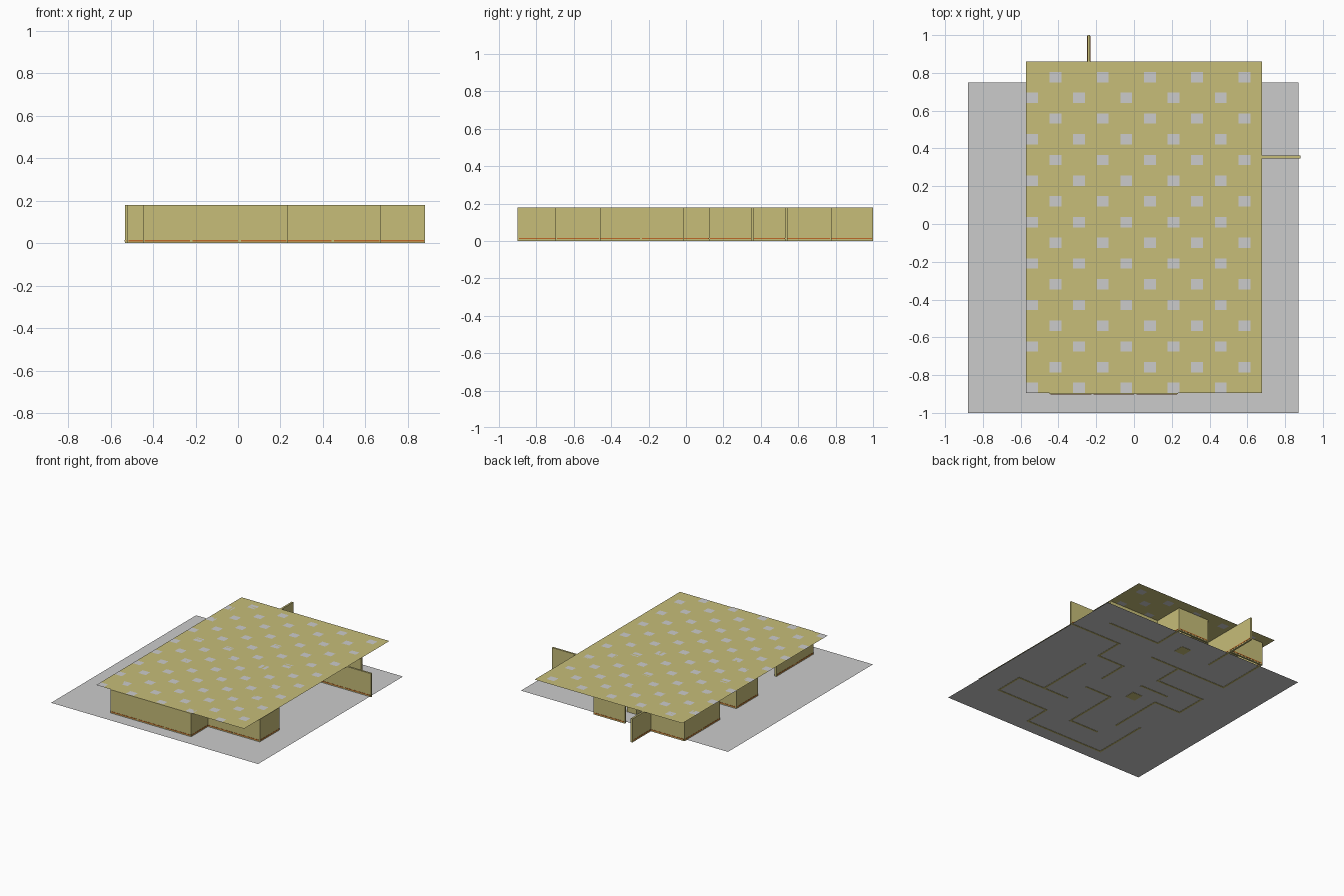
import bpy, bmesh

if "Cube" in bpy.data.objects:
    bpy.data.objects.remove(bpy.data.objects["Cube"])

def material(name, rgb):
    m = bpy.data.materials.new(name)
    m.diffuse_color = (*rgb, 1)
    m.use_nodes = True
    m.node_tree.nodes["Principled BSDF"].inputs["Base Color"].default_value = m.diffuse_color
    return m

YELLOW = material("wallpaper yellow", (0.57, 0.51, 0.19))
GREY = material("light grey", (0.6, 0.6, 0.6))
RUST = material("rust trim", (0.52, 0.14, 0.02))

H = 0.18      # wall height
T = 0.007     # half wall thickness


def finish(name, bm, mats):
    me = bpy.data.meshes.new(name)
    bm.to_mesh(me)
    bm.free()
    for m in mats:
        me.materials.append(m)
    ob = bpy.data.objects.new(name, me)
    bpy.context.collection.objects.link(ob)
    return ob


def add_box(bm, lo, hi):
    verts = bmesh.ops.create_cube(bm, size=1)["verts"]
    for v in verts:
        for i in range(3):
            v.co[i] = lo[i] if v.co[i] < 0 else hi[i]


def add_quad(bm, x0, x1, y0, y1, z):
    return bm.faces.new([bm.verts.new(p) for p in
                         ((x0, y0, z), (x1, y0, z), (x1, y1, z), (x0, y1, z))])


# Floor sheet, just above the wall bottoms so their footprints show below
bm = bmesh.new()
add_quad(bm, -0.88, 0.87, -1.0, 0.75, 0.002)
finish("floor", bm, [GREY])

# Ceiling sheet: 20 x 32 tiles with a repeating 4 x 4 pattern
bm = bmesh.new()
X0, Y1, NX, NY = -0.572, 0.86, 20, 32
dx, dy = 1.25 / NX, 1.755 / NY
grid = [[bm.verts.new((X0 + i * dx, Y1 - j * dy, H)) for j in range(NY + 1)]
        for i in range(NX + 1)]
for i in range(NX):
    for j in range(NY):
        f = bm.faces.new((grid[i][j], grid[i][j + 1],
                          grid[i + 1][j + 1], grid[i + 1][j]))
        if (i % 4, j % 4) in ((2, 1), (0, 3)):
            f.material_index = 1
finish("ceiling", bm, [YELLOW, GREY])

# Continuous wall runs, each a path of corner points in plan
runs = {
    "front_wall": [(-0.44, -0.46), (-0.44, -0.893), (0.227, -0.893),
                   (0.227, -0.69), (0.665, -0.69), (0.665, -0.465), (0.23, -0.465)],
    "right_partition": [(0.437, -0.465), (0.437, -0.017)],
    "front_partition": [(0.22, -0.26), (0, -0.26), (0, -0.695), (-0.24, -0.695)],
    "right_wall": [(0.874, 0.355), (0.437, 0.355), (0.437, 0.13),
                   (0.21, 0.13), (0.21, -0.09)],
    "left_partition": [(-0.11, 0.355), (-0.11, 0.13), (-0.515, 0.13),
                       (-0.515, -0.115), (-0.29, -0.115), (-0.29, -0.54)],
    "middle_partition": [(-0.07, 0.0), (-0.3, 0.0)],
    "back_right_wall": [(0.665, 0.535), (0.23, 0.535), (0.23, 0.77), (-0.02, 0.77)],
    "back_left_wall": [(0.13, 0.355), (-0.525, 0.355), (-0.525, 0.77), (-0.24, 0.77)],
    "back_stub_wall": [(-0.24, 0.54), (-0.24, 0.993)],
}

trim = bmesh.new()
for name, path in runs.items():
    bm = bmesh.new()
    for a, b in zip(path, path[1:]):
        lo = (min(a[0], b[0]) - T, min(a[1], b[1]) - T, 0)
        hi = (max(a[0], b[0]) + T, max(a[1], b[1]) + T, H)
        add_box(bm, lo, hi)
        # Thin trim strips on both faces, one per wall module
        ax = 0 if abs(a[0] - b[0]) > abs(a[1] - b[1]) else 1
        n = max(1, round((hi[ax] - lo[ax]) / 0.225))
        step = (hi[ax] - lo[ax]) / n
        for k in range(n):
            for c in (lo[1 - ax], hi[1 - ax]):
                s, e = [0, 0, 0.009], [0, 0, 0.016]
                s[ax] = lo[ax] + k * step + 0.006
                e[ax] = lo[ax] + (k + 1) * step - 0.006
                s[1 - ax], e[1 - ax] = c - 0.0015, c + 0.0015
                add_box(trim, s, e)
    finish(name, bm, [YELLOW])
finish("wall_trim", trim, [RUST])

# Two square pillars
for i, (x, y) in enumerate(((0.03, 0.57), (-0.12, -0.145))):
    bm = bmesh.new()
    add_box(bm, (x - 0.042, y - 0.042, 0), (x + 0.042, y + 0.042, H))
    finish(f"pillar_{i + 1}", bm, [YELLOW])
